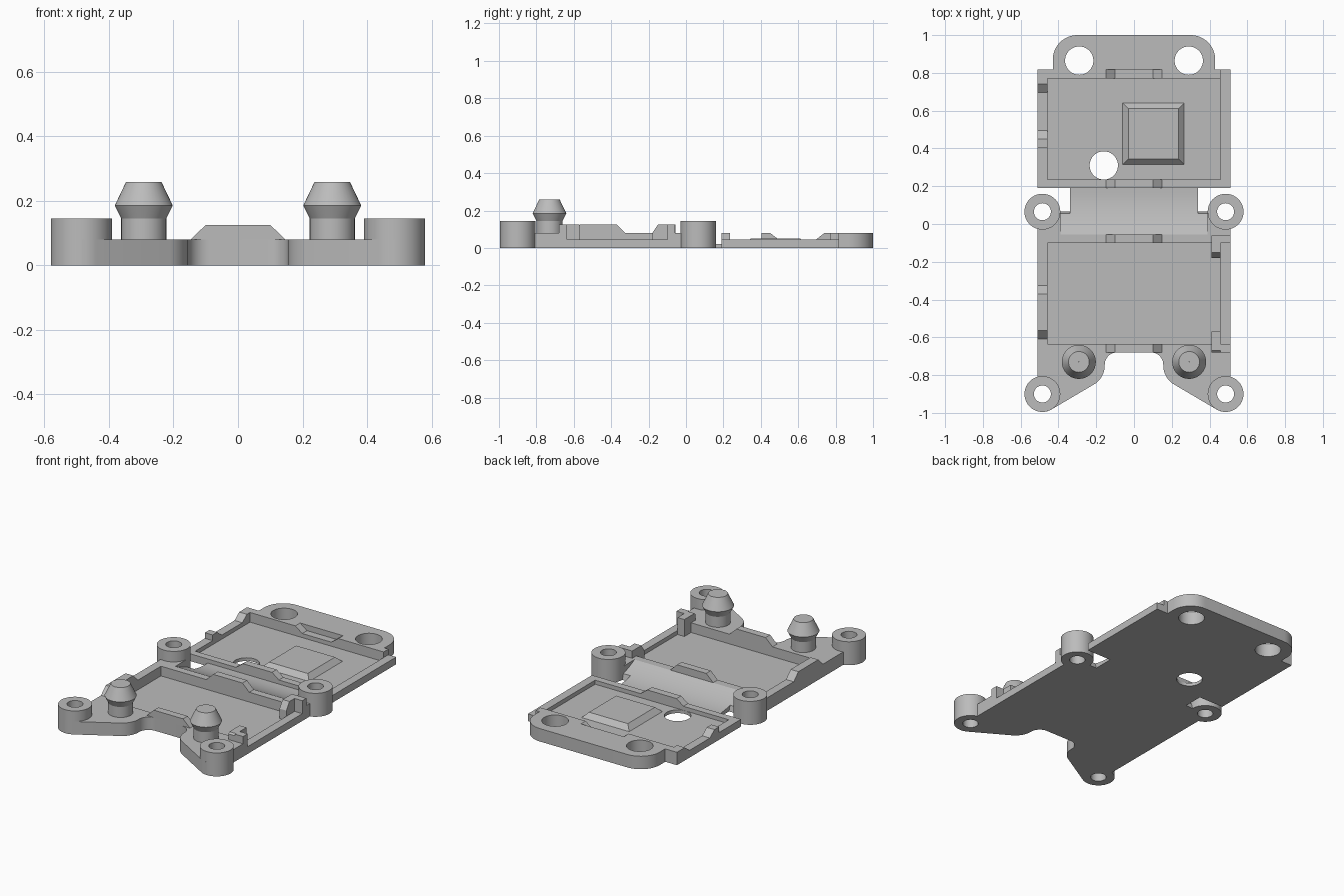
import bpy
import bmesh
from math import radians, cos, sin

if "Cube" in bpy.data.objects:
    bpy.data.objects.remove(bpy.data.objects["Cube"], do_unlink=True)

grey = bpy.data.materials.new("light_grey")
grey.use_nodes = True
COLOUR = (0.5, 0.5, 0.5, 1)
grey.diffuse_color = COLOUR
grey.node_tree.nodes["Principled BSDF"].inputs["Base Color"].default_value = COLOUR
parts = []

FLOOR, LOW, RIM, TOP = 0.02, 0.045, 0.08, 0.125
SIDE, IN = 0.51, 0.457


def arc(cx, cy, r, a0, a1, n=12):
    angles = [radians(a0 + (a1 - a0) * i / n) for i in range(n + 1)]
    return [(cx + r * cos(a), cy + r * sin(a)) for a in angles]


def extrude(name, points, lo, hi, axis="z"):
    """Extrude a flat outline along an axis."""
    place = {"x": lambda a, b, c: (c, a, b),
             "y": lambda a, b, c: (a, c, b),
             "z": lambda a, b, c: (a, b, c)}[axis]
    bm = bmesh.new()
    rings = [[bm.verts.new(place(a, b, c)) for a, b in points] for c in (lo, hi)]
    bm.faces.new(rings[0])
    bm.faces.new(rings[1])
    n = len(points)
    for i in range(n):
        j = (i + 1) % n
        bm.faces.new((rings[0][i], rings[0][j], rings[1][j], rings[1][i]))
    return finish(name, bm)


def finish(name, bm):
    bmesh.ops.recalc_face_normals(bm, faces=bm.faces)
    mesh = bpy.data.meshes.new(name)
    bm.to_mesh(mesh)
    bm.free()
    mesh.materials.append(grey)
    ob = bpy.data.objects.new(name, mesh)
    bpy.context.collection.objects.link(ob)
    parts.append(ob)
    return ob


def box(name, x0, x1, y0, y1, z1, z0=0):
    return extrude(name, [(x0, y0), (x1, y0), (x1, y1), (x0, y1)], z0, z1)


def lathe(name, x, y, profile, n=40):
    """Turn a closed (radius, height) loop about a vertical axis."""
    bm = bmesh.new()
    rings = [[bm.verts.new((x + r * cos(radians(360 * i / n)),
                            y + r * sin(radians(360 * i / n)), z))
              for i in range(n)] for r, z in profile]
    for k, ring in enumerate(rings):
        other = rings[(k + 1) % len(rings)]
        for i in range(n):
            j = (i + 1) % n
            bm.faces.new((ring[i], ring[j], other[j], other[i]))
    return finish(name, bm)


def cut(target, cutter):
    mod = target.modifiers.new("cut", "BOOLEAN")
    mod.operation = "DIFFERENCE"
    mod.solver = "EXACT"
    mod.object = cutter
    bpy.context.view_layer.objects.active = target
    bpy.ops.object.modifier_apply(modifier=mod.name)
    parts.remove(cutter)
    bpy.data.objects.remove(cutter, do_unlink=True)


def drill(target, x, y, r):
    cut(target, extrude("hole_cutter", arc(x, y, r, 0, 351, 39), -0.1, 0.3))


def tooth(name, y0, y1, z0, z1):
    extrude(name, [(-0.147, z0), (0.147, z0), (0.1, z1), (-0.1, z1)], y0, y1, "y")


# Front plate with two ears
half = [(-SIDE, -0.635), (-SIDE, -0.9)]
half += arc(-0.485, -0.9, 0.095, -90, -59, 4)
half += arc(-0.27, -0.75, 0.115, -59, 0)
half += arc(-0.09, -0.745, 0.065, 180, 90)
front_plate = extrude("front_plate", half + [(-x, y) for x, y in reversed(half)], 0, RIM)

# Front tray
box("front_floor", -SIDE, SIDE, -0.64, -0.055, FLOOR)
box("front_tray_back_wall", -SIDE, SIDE, -0.1, -0.055, RIM)
box("front_tray_low_rim", IN, SIDE, -0.64, -0.1, LOW)
extrude("front_tray_side_wall",
        [(-0.64, 0), (-0.64, RIM), (-0.61, RIM), (-0.565, TOP), (-0.37, TOP),
         (-0.325, RIM), (-0.1, RIM), (-0.1, 0)], -SIDE, -IN, "x")
tooth("front_tray_front_tooth", -0.68, -0.635, RIM, TOP)
tooth("front_tray_back_tooth", -0.1, -0.055, RIM, TOP)

# Corner brackets on the open side
extrude("front_bracket", [(-0.68, 0), (-0.68, 0.115), (-0.67, TOP), (-0.57, TOP), (-0.57, 0)],
        0.41, IN, "x")
box("front_bracket_end", IN, SIDE, -0.68, -0.635, TOP)
extrude("back_bracket", [(-0.18, 0), (-0.18, RIM), (-0.15, TOP), (-0.06, TOP), (-0.06, 0)],
        0.41, IN, "x")
box("back_bracket_end", IN, SIDE, -0.1, -0.06, TOP)

# Curved bridge between the trays
bridge = [(-0.06, 0), (-0.06, RIM)]
bridge += [(-0.055 + 0.22 * t / 10, FLOOR + 0.06 * (1 - t / 10) ** 2) for t in range(11)]
bridge += [(0.2, FLOOR), (0.2, 0)]
extrude("bridge", bridge, -0.34, 0.34, "x")
for s in (-1, 1):
    x0, x1 = sorted((s * 0.34, s * 0.39))
    extrude("bridge_shoulder", [p for p in bridge if p[0] < 0.07] + [(0.065, 0)], x0, x1, "x")

# Screw bosses, their webs and snap pins
for s, side in ((1, "left"), (-1, "right")):
    for y, place in ((-0.9, "front"), (0.065, "middle")):
        lathe(f"{place}_{side}_boss", s * 0.485, y,
              [(0.095, 0), (0.095, 0.145), (0.045, 0.145), (0.045, 0)])
    drill(front_plate, s * 0.485, -0.9, 0.045)
    x0, x1 = sorted((s * 0.39, s * SIDE))
    web = box(f"{side}_boss_web", x0, x1, -0.06, 0.065, RIM)
    drill(web, s * 0.485, 0.065, 0.045)
    lathe(f"{side}_snap_pin", s * 0.292, -0.73,
          [(0.001, 0.07), (0.07, 0.07), (0.07, 0.145), (0.09, 0.185),
           (0.055, 0.258), (0.001, 0.258)])

# Rear tray
rear_floor = box("rear_floor", -SIDE, SIDE, 0.19, 0.78, FLOOR)
drill(rear_floor, -0.16, 0.31, 0.075)
drill(rear_floor, -0.29, 0.865, 0.076)
drill(rear_floor, 0.29, 0.865, 0.076)
rear_front_wall = box("rear_tray_front_wall", -SIDE, SIDE, 0.19, 0.235, LOW)
drill(rear_front_wall, -0.16, 0.31, 0.075)
tooth("rear_tray_tooth", 0.19, 0.235, LOW, RIM)
box("rear_tray_low_rim", IN, SIDE, 0.235, 0.817, LOW)
extrude("rear_tray_side_wall",
        [(0.235, 0), (0.235, LOW), (0.405, LOW), (0.405, RIM), (0.45, RIM), (0.495, LOW),
         (0.695, LOW), (0.74, RIM), (0.817, RIM), (0.817, 0)], -SIDE, -IN, "x")
box("rear_right_corner", -IN, -0.42, 0.77, 0.817, RIM)
box("rear_left_corner", 0.42, IN, 0.77, 0.817, RIM)

# Raised pad on the rear floor
pad_bm = bmesh.new()
loops = [[pad_bm.verts.new((0.103 + h * x, 0.478 + h * y, z))
          for x, y in ((-1, -1), (1, -1), (1, 1), (-1, 1))]
         for h, z in ((0.163, 0.015), (0.163, FLOOR), (0.133, 0.05))]
for a, b in zip(loops, loops[1:]):
    for i in range(4):
        pad_bm.faces.new((a[i], a[i - 3], b[i - 3], b[i]))
pad_bm.faces.new(loops[0])
pad_bm.faces.new(loops[-1])
finish("raised_pad", pad_bm)

# Rounded rear tab with a notch and two holes
tab = [(-0.43, 0.77), (0.43, 0.77)] + arc(0.3, 0.87, 0.13, 0, 90) + arc(-0.3, 0.87, 0.13, 90, 180)
rear_tab = extrude("rear_tab", tab, 0, RIM)
for s in (-1, 1):
    drill(rear_tab, s * 0.29, 0.865, 0.075)
cut(rear_tab, extrude("notch_cutter", [(-0.1, LOW), (0.1, LOW), (0.147, RIM), (0.147, 0.1),
                                       (-0.147, 0.1), (-0.147, RIM)], 0.7, 0.817, "y"))

# Smooth the round parts, keep edges sharp
bpy.ops.object.select_all(action="DESELECT")
for ob in parts:
    ob.select_set(True)
bpy.context.view_layer.objects.active = parts[0]
bpy.ops.object.shade_smooth_by_angle(angle=radians(25))
